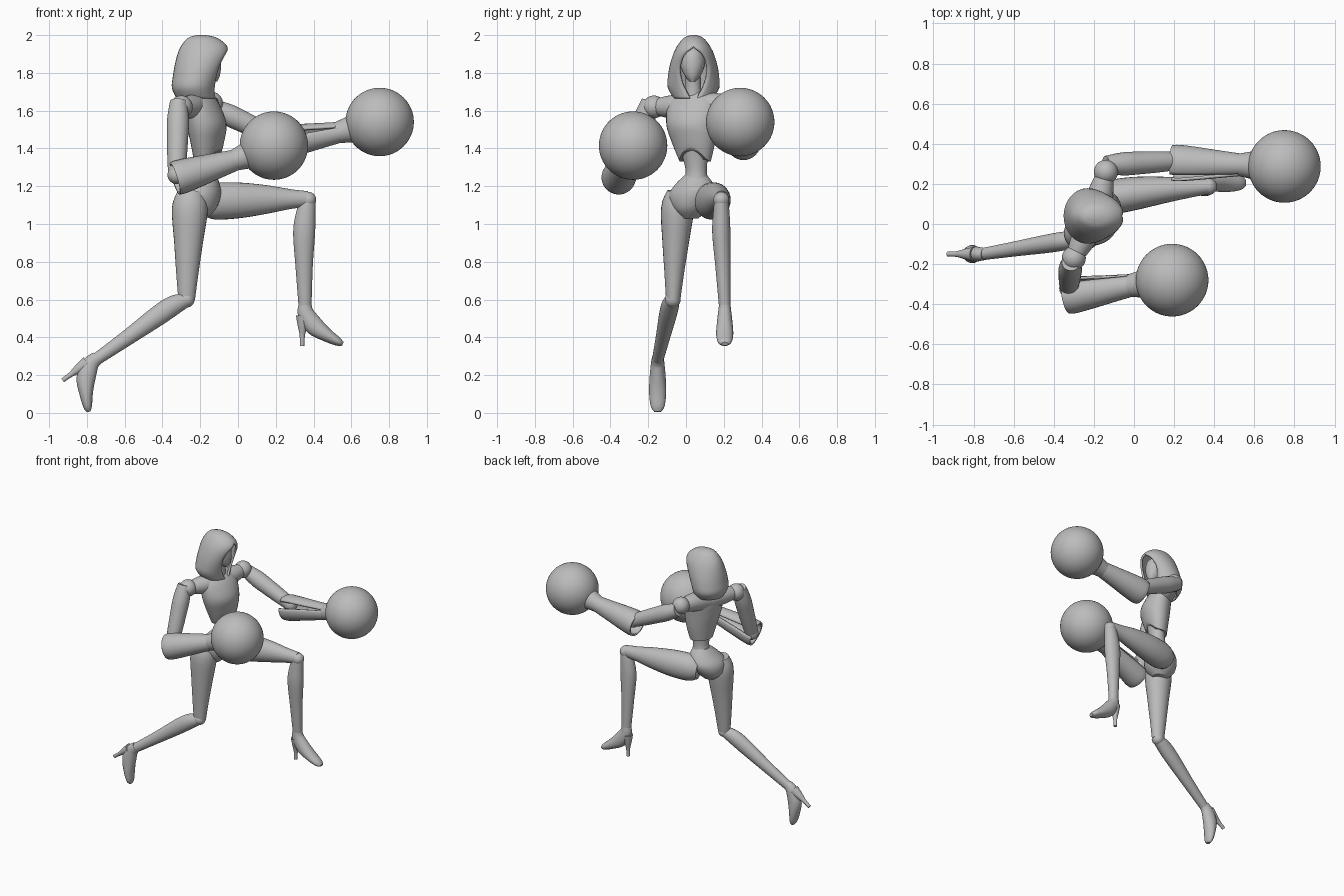
import bpy, bmesh, math
from mathutils import Vector, Matrix

cube = bpy.data.objects.get("Cube")
if cube:
    bpy.data.objects.remove(cube)

grey = bpy.data.materials.new("matte_grey")
grey.use_nodes = True
grey.diffuse_color = (0.5, 0.5, 0.5, 1)
grey.node_tree.nodes["Principled BSDF"].inputs["Base Color"].default_value = grey.diffuse_color

X, Y, Z = Vector((1, 0, 0)), Vector((0, 1, 0)), Vector((0, 0, 1))


def finish(name, bm, thickness=0):
    """Turn a bmesh into a smooth shaded grey object, thickened when it is a shell."""
    bmesh.ops.remove_doubles(bm, verts=bm.verts, dist=0.0001)
    bmesh.ops.recalc_face_normals(bm, faces=bm.faces)
    mesh = bpy.data.meshes.new(name)
    bm.to_mesh(mesh)
    bm.free()
    mesh.materials.append(grey)
    ob = bpy.data.objects.new(name, mesh)
    bpy.context.collection.objects.link(ob)
    if thickness:
        mod = ob.modifiers.new("wall", "SOLIDIFY")
        mod.thickness = thickness
        mod.offset = -1
    bpy.ops.object.select_all(action="DESELECT")
    ob.select_set(True)
    bpy.context.view_layer.objects.active = ob
    bpy.ops.object.shade_smooth_by_angle(angle=math.radians(40))
    return ob


def resample(rows, steps=4):
    """Catmull-Rom interpolation of station rows."""
    rows = [Vector(r) for r in rows]
    out = []
    for i in range(len(rows) - 1):
        p, q = rows[i], rows[i + 1]
        before, after = rows[max(i - 1, 0)], rows[min(i + 2, len(rows) - 1)]
        for k in range(steps):
            t = k / steps
            out.append(p + (q - before) * t * 0.5
                       + (before * 2 - p * 5 + q * 4 - after) * t * t * 0.5
                       + (p * 3 - before - q * 3 + after) * t ** 3 * 0.5)
    return out + [rows[-1]]


def loft(name, rows, side=Y, axis=None, shell=0, arch=0, sides=28):
    """Rows: x, y, z, depth radius, side radius, gap half angle (shells only)."""
    rows = resample([tuple(r) + (0,) * (6 - len(r)) for r in rows])
    pts = [Vector(r[:3]) for r in rows]
    bm = bmesh.new()
    rings = []
    for i, r in enumerate(rows):
        t = axis or (pts[min(i + 1, len(pts) - 1)] - pts[max(i - 1, 0)]).normalized()
        v = (side - t * side.dot(t)).normalized()
        u = v.cross(t)
        a, b, gap = max(r[3], 0.001), max(r[4], 0.001), max(r[5], 0)
        ring = []
        for k in range(sides + 1):
            ang = gap + (math.tau - 2 * gap) * k / sides
            lift = arch * max(math.cos(ang), 0) ** 2 * (1 - i / (len(rows) - 1)) ** 3
            ring.append(bm.verts.new(pts[i] + u * a * math.cos(ang)
                                     + v * b * math.sin(ang) + Z * lift))
        rings.append(ring)
    for lo, hi in zip(rings, rings[1:]):
        for k in range(sides):
            bm.faces.new((lo[k], lo[k + 1], hi[k + 1], hi[k]))
    if shell:
        bm.faces.new(rings[-1][:-1])
    else:
        bm.faces.new(rings[0][:-1])
        bm.faces.new(rings[-1][:-1])
    return finish(name, bm, shell)


def ball(name, centre, r, detail=24):
    bm = bmesh.new()
    bmesh.ops.create_uvsphere(bm, u_segments=detail * 2, v_segments=detail, radius=r,
                              matrix=Matrix.Translation(centre))
    return finish(name, bm)


def limb(name, a, b, radii, side=Y):
    """Round tapered piece between two points."""
    a, b = Vector(a), Vector(b)
    n = len(radii) - 1
    return loft(name, [(*a.lerp(b, i / n), r, r) for i, r in enumerate(radii)], side)


# Hood: open at the front, with an overhanging peak
hood = []
for z, back, front, width, opening in (
        (1.665, -0.325, -0.12, 0.105, 0.02), (1.72, -0.35, -0.115, 0.136, 0.05),
        (1.78, -0.345, -0.095, 0.136, 0.072), (1.84, -0.335, -0.07, 0.126, 0.075),
        (1.90, -0.32, -0.05, 0.108, 0.05), (1.945, -0.3, -0.06, 0.085, 0),
        (1.985, -0.265, -0.11, 0.052, 0), (2.0, -0.22, -0.17, 0.015, 0)):
    hood.append(((back + front) / 2, 0.04, z, (front - back) / 2, width,
                 math.asin(opening / width)))
loft("hood", hood, axis=Z, shell=0.014)

# Head and neck
loft("head", [(-0.13, 0.035, 1.755, 0.02, 0.015), (-0.15, 0.035, 1.79, 0.055, 0.045),
              (-0.165, 0.035, 1.85, 0.075, 0.066), (-0.175, 0.035, 1.91, 0.07, 0.055),
              (-0.18, 0.035, 1.95, 0.02, 0.02)], axis=Z)
limb("neck", (-0.19, 0.04, 1.62), (-0.175, 0.036, 1.82), (0.055, 0.042, 0.042))

# Torso: twisted rib cage with an arched lower rim, narrow waist and pelvis
chest_side = Vector((0.36, 0.93, 0)).normalized()
loft("chest", [(-0.16, 0.048, 1.33, 0.07, 0.085), (-0.16, 0.04, 1.42, 0.085, 0.115),
               (-0.165, 0.03, 1.52, 0.098, 0.138), (-0.185, 0.035, 1.62, 0.083, 0.14),
               (-0.195, 0.04, 1.68, 0.055, 0.1), (-0.195, 0.04, 1.705, 0.035, 0.045)],
     side=chest_side, axis=Z, arch=0.07)
loft("waist", [(-0.175, 0.05, 1.18, 0.085, 0.09), (-0.165, 0.055, 1.26, 0.055, 0.058),
               (-0.162, 0.05, 1.34, 0.056, 0.066), (-0.16, 0.045, 1.43, 0.07, 0.09)],
     side=chest_side, axis=Z)
loft("pelvis", [(-0.215, 0.02, 1.03, 0.05, 0.045), (-0.215, 0.025, 1.08, 0.1, 0.095),
                (-0.205, 0.035, 1.15, 0.11, 0.13), (-0.185, 0.045, 1.21, 0.085, 0.105),
                (-0.17, 0.053, 1.26, 0.055, 0.058)],
     side=Vector((0.4, 0.9, 0)).normalized(), axis=Z)


def arm(label, shoulder, upper_top, elbow, cup, wrist, glove, gap_side):
    """Shoulder ball, upper arm, slotted hollow forearm, cuff and round glove."""
    limb(label + "_collar", (-0.195, 0.04, 1.62), shoulder, (0.075, 0.068, 0.058, 0.04), Z)
    ball(label + "_shoulder", shoulder, 0.06, 16)
    limb(label + "_upper_arm", upper_top, elbow, (0.045, 0.058, 0.056, 0.052, 0.045), Vector((0.1, 0.7, 0.7)))
    ball(label + "_elbow", elbow, 0.048, 16)
    cup, wrist, glove = Vector(cup), Vector(wrist), Vector(glove)
    rows = [(*cup.lerp(wrist, t), r, r, gap) for t, r, gap in
            ((0, 0.088, 0.3), (0.1, 0.091, 0.3), (0.35, 0.083, 0.24),
             (0.7, 0.068, 0.15), (1, 0.056, 0.05))]
    loft(label + "_forearm", rows, gap_side, shell=0.014)
    limb(label + "_cuff", wrist.lerp(cup, 0.04), wrist.lerp(glove, 0.5), (0.056, 0.068, 0.085))
    ball(label + "_glove", glove, 0.181, 32)


arm("rear", (-0.3, -0.17, 1.62), (-0.315, -0.19, 1.65), (-0.325, -0.32, 1.26),
    (-0.335, -0.36, 1.24), (-0.01, -0.305, 1.34), (0.19, -0.28, 1.415), Vector((0, -0.5, 1)))
arm("lead", (-0.14, 0.26, 1.64), (-0.14, 0.295, 1.62), (0.22, 0.315, 1.45),
    (0.19, 0.305, 1.425), (0.535, 0.295, 1.485), (0.75, 0.287, 1.54), Vector((0, -0.6, -1)))

# Legs
loft("lead_thigh", [(-0.19, 0.115, 1.115, 0.07, 0.07), (-0.13, 0.13, 1.12, 0.096, 0.085),
                    (0, 0.152, 1.125, 0.095, 0.083), (0.15, 0.17, 1.13, 0.076, 0.066),
                    (0.28, 0.18, 1.132, 0.052, 0.048), (0.37, 0.187, 1.132, 0.042, 0.038)])
ball("lead_knee", (0.372, 0.187, 1.128), 0.042, 16)
loft("lead_shin", [(0.372, 0.187, 1.14, 0.04, 0.036), (0.358, 0.187, 1.05, 0.052, 0.044),
                   (0.35, 0.187, 0.95, 0.058, 0.048), (0.35, 0.195, 0.78, 0.046, 0.04),
                   (0.355, 0.205, 0.56, 0.034, 0.03)])
loft("rear_thigh", [(-0.25, -0.035, 1.17, 0.07, 0.065), (-0.255, -0.045, 1.08, 0.095, 0.087),
                    (-0.262, -0.055, 0.9, 0.076, 0.07), (-0.268, -0.062, 0.75, 0.06, 0.053),
                    (-0.272, -0.068, 0.6, 0.044, 0.038)])
ball("rear_knee", (-0.272, -0.07, 0.6), 0.042, 16)
loft("rear_shin", [(-0.26, -0.068, 0.602, 0.034, 0.034), (-0.34, -0.083, 0.57, 0.052, 0.046),
                   (-0.43, -0.098, 0.51, 0.053, 0.046), (-0.58, -0.122, 0.402, 0.042, 0.038),
                   (-0.755, -0.15, 0.28, 0.032, 0.03)])


def foot(label, ankle, turn):
    """High heeled foot, built toe forward and turned about the ankle."""
    sole = loft(label + "_foot", [(0, 0, 0.015, 0.034, 0.03), (0.005, 0, -0.035, 0.044, 0.036),
                                  (0.05, 0, -0.1, 0.05, 0.043), (0.115, 0, -0.148, 0.036, 0.045),
                                  (0.175, 0, -0.183, 0.023, 0.036), (0.2, 0, -0.195, 0.01, 0.018)])
    heel = limb(label + "_heel", (-0.012, 0, -0.045), (-0.016, 0, -0.205), (0.036, 0.026, 0.014, 0.012))
    place = Matrix.Translation(ankle) @ Matrix.Rotation(math.radians(turn), 4, "Y")
    for ob in (sole, heel):
        ob.data.transform(place)


foot("lead", (0.355, 0.205, 0.56), 0)
foot("rear", (-0.755, -0.15, 0.283), 53)
